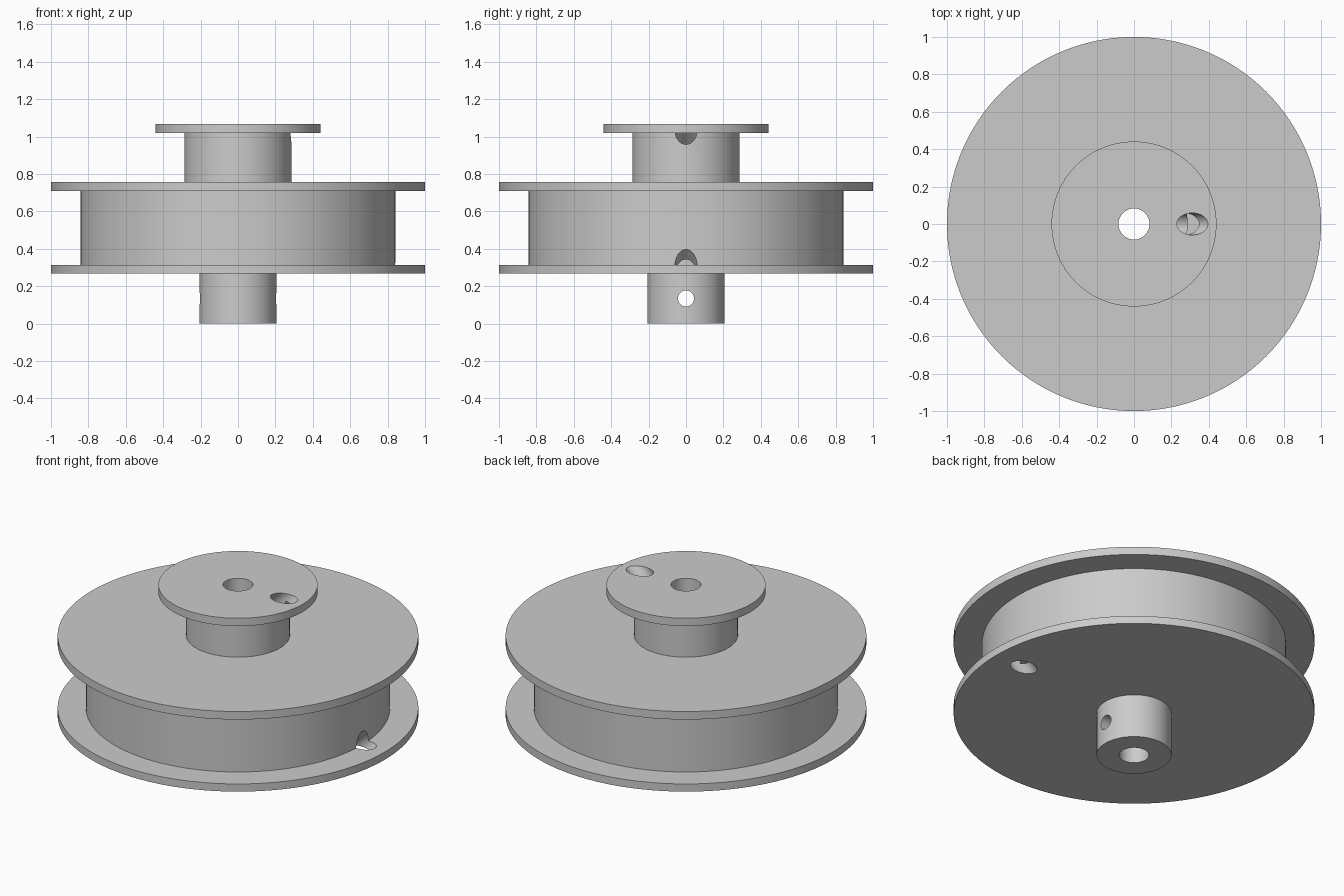
import bpy, bmesh, math
from mathutils import Matrix, Vector

cube = bpy.data.objects.get("Cube")
if cube:
    bpy.data.objects.remove(cube, do_unlink=True)

grey = bpy.data.materials.new("plain grey")
grey.use_nodes = True
colour = (0.6, 0.6, 0.6, 1)
grey.diffuse_color = colour
grey.node_tree.nodes["Principled BSDF"].inputs["Base Color"].default_value = colour


def finish(name, bm):
    bmesh.ops.recalc_face_normals(bm, faces=bm.faces[:])
    mesh = bpy.data.meshes.new(name)
    bm.to_mesh(mesh)
    bm.free()
    mesh.materials.append(grey)
    obj = bpy.data.objects.new(name, mesh)
    bpy.context.collection.objects.link(obj)
    return obj


def lathe(name, profile, segments=128):
    """Revolve a closed (radius, height) outline around z."""
    bm = bmesh.new()
    verts = [bm.verts.new((r, 0, z)) for r, z in profile]
    edges = [bm.edges.new((a, b)) for a, b in zip(verts, verts[1:] + verts[:1])]
    bmesh.ops.spin(bm, geom=verts + edges, cent=(0, 0, 0), axis=(0, 0, 1),
                   angle=math.tau, steps=segments, use_merge=True)
    bmesh.ops.remove_doubles(bm, verts=bm.verts[:], dist=1e-5)
    return finish(name, bm)


def drill(name, start, end, radius):
    """Cylinder cutter between two points."""
    a, b = Vector(start), Vector(end)
    turn = (b - a).to_track_quat('Z', 'Y').to_matrix().to_4x4()
    bm = bmesh.new()
    bmesh.ops.create_cone(bm, cap_ends=True, segments=48, radius1=radius,
                          radius2=radius, depth=(b - a).length,
                          matrix=Matrix.Translation((a + b) / 2) @ turn)
    return finish(name, bm)


# Stepped spool: hub, two wide flanges with drum, small drum, top flange
bore, hub, drum, small_drum, top_rim = 0.083, 0.207, 0.843, 0.287, 0.441
spool = lathe("stepped_spool", [
    (bore, 0), (hub, 0), (hub, 0.267),
    (1, 0.267), (1, 0.314), (drum, 0.314), (drum, 0.708),
    (1, 0.708), (1, 0.757), (small_drum, 0.757), (small_drum, 1.019),
    (top_rim, 1.019), (top_rim, 1.067), (bore, 1.067)])

# Hollow inside the wide drum, set screw hole and slanted cord holes
cutters = [
    lathe("drum_hollow", [(hub, 0.314), (0.79, 0.314), (0.79, 0.708), (hub, 0.708)]),
    drill("set_screw_hole", (-0.4, 0, 0.134), (0.4, 0, 0.134), 0.043),
    drill("upper_cord_hole", (0.154, 0, 0.909), (0.46, 0, 1.215), 0.059),
    drill("lower_cord_hole", (0.68, 0, 0.15), (0.985, 0, 0.455), 0.059),
]

bpy.ops.object.select_all(action='DESELECT')
bpy.context.view_layer.objects.active = spool
spool.select_set(True)
for cutter in cutters:
    cutter.hide_render = True
    mod = spool.modifiers.new(cutter.name, 'BOOLEAN')
    mod.operation = 'DIFFERENCE'
    mod.solver = 'EXACT'
    mod.object = cutter
    bpy.ops.object.modifier_apply(modifier=mod.name)
    bpy.data.objects.remove(cutter, do_unlink=True)

bpy.ops.object.shade_smooth_by_angle(angle=math.radians(30))
